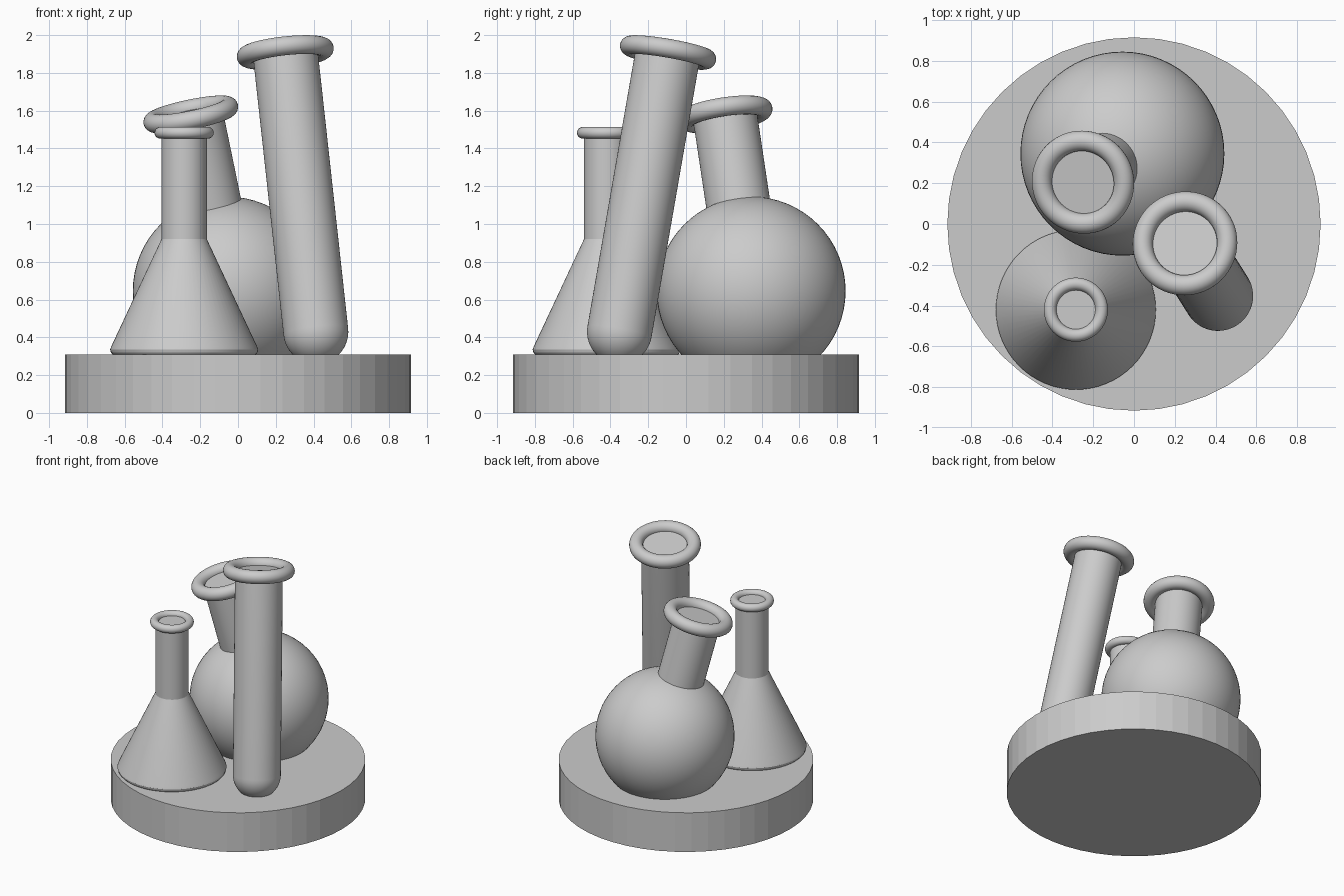
import bpy, bmesh, math
from mathutils import Vector

if "Cube" in bpy.data.objects:
    bpy.data.objects.remove(bpy.data.objects["Cube"])

grey = bpy.data.materials.new("plain_grey")
grey.diffuse_color = (0.6, 0.6, 0.6, 1)
grey.use_nodes = True
grey.node_tree.nodes["Principled BSDF"].inputs["Base Color"].default_value = grey.diffuse_color
UP = Vector((0, 0, 1))


def finish(ob, name, origin, axis, smooth=True):
    """Name, colour, place and tilt a part so its local z follows axis."""
    ob.name = name
    ob.data.materials.append(grey)
    ob.location = origin
    ob.rotation_mode = 'QUATERNION'
    ob.rotation_quaternion = UP.rotation_difference(Vector(axis))
    if smooth:
        bpy.ops.object.select_all(action='DESELECT')
        ob.select_set(True)
        bpy.context.view_layer.objects.active = ob
        bpy.ops.object.shade_smooth_by_angle(angle=math.radians(25))
    return ob


def lathe(name, profile, origin, axis=UP, sides=64, smooth=True):
    """Revolve (radius, height) points about local z, capping open ends."""
    bm = bmesh.new()
    rings = []
    for r, z in profile:
        if r < 1e-5:
            rings.append([bm.verts.new((0, 0, z))] * sides)
        else:
            rings.append([bm.verts.new((r * math.cos(2 * math.pi * i / sides),
                                        r * math.sin(2 * math.pi * i / sides), z))
                          for i in range(sides)])
    for a, b in zip(rings, rings[1:]):
        for i in range(sides):
            j = (i + 1) % sides
            bm.faces.new(dict.fromkeys((a[i], a[j], b[j], b[i])))
    for ring in (rings[0], rings[-1]):
        if ring[0] is not ring[1]:
            bm.faces.new(ring)
    bmesh.ops.recalc_face_normals(bm, faces=bm.faces)
    mesh = bpy.data.meshes.new(name)
    bm.to_mesh(mesh)
    bm.free()
    ob = bpy.data.objects.new(name, mesh)
    bpy.context.collection.objects.link(ob)
    return finish(ob, name, origin, axis, smooth)


def lip(name, centre, axis, major, minor):
    """Rounded ring around a mouth."""
    bpy.ops.mesh.primitive_torus_add(major_radius=major, minor_radius=minor,
                                     major_segments=64, minor_segments=20)
    return finish(bpy.context.object, name, centre, axis)


# Round stand with faceted rim
lathe("base", [(0.915, 0), (0.915, 0.31)], (0, 0, 0), sides=48, smooth=False)

# Conical flask: rounded foot, sloping body, straight neck
lathe("conical_flask", [(0.375, 0.305), (0.388, 0.32), (0.392, 0.335), (0.386, 0.352),
                        (0.12, 0.92), (0.12, 1.485)], (-0.285, -0.42, 0))
lip("conical_flask_lip", (-0.285, -0.42, 1.483), UP, 0.126, 0.031)

# Round flask: ball with a leaning neck
ball = Vector((-0.057, 0.345, 0.645))
mouth = Vector((-0.25, 0.205, 1.58))
bpy.ops.mesh.primitive_uv_sphere_add(segments=64, ring_count=32, radius=0.5)
finish(bpy.context.object, "round_flask_body", ball, UP)
lean = mouth - ball
lathe("round_flask_neck", [(0.17, 0.3), (0.17, lean.length)], ball, lean)
lip("round_flask_lip", mouth, lean, 0.205, 0.05)

# Test tube: long leaning cylinder with a hemispherical end
foot = Vector((0.412, -0.352, 0.43))
top = Vector((0.25, -0.095, 1.908))
lean = top - foot
R = 0.172
dome = [(R * math.sin(math.pi / 24 * i), -R * math.cos(math.pi / 24 * i)) for i in range(13)]
lathe("test_tube", dome + [(R, lean.length)], foot, lean)
lip("test_tube_lip", top, lean, 0.208, 0.05)
